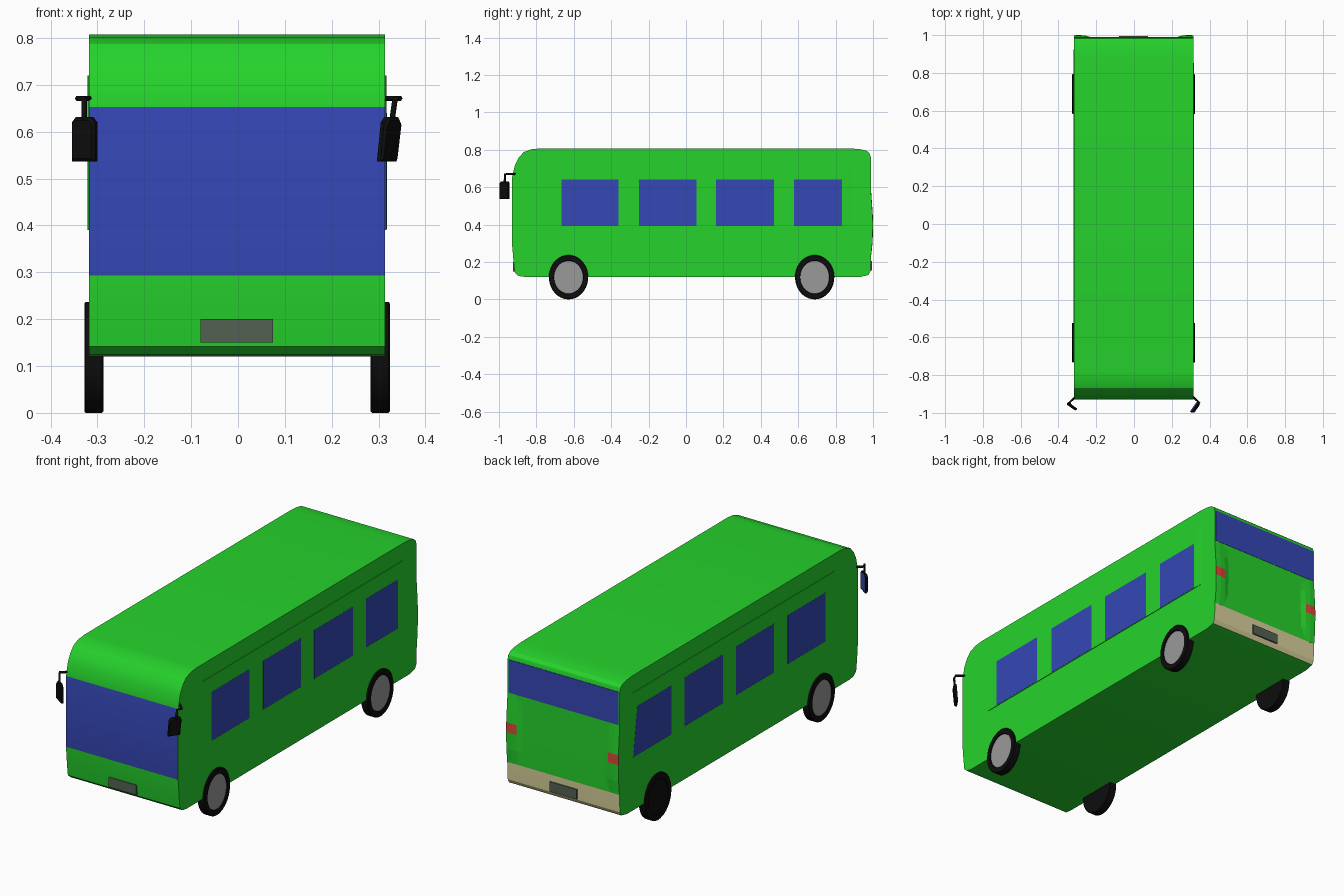
import bpy, bmesh, math
from mathutils import Vector

if "Cube" in bpy.data.objects:
    bpy.data.objects.remove(bpy.data.objects["Cube"])

CX, HW = -0.002, 0.316          # body centre line and half width


def mat(name, rgb):
    m = bpy.data.materials.new(name)
    m.diffuse_color = (*rgb, 1)
    m.use_nodes = True
    m.node_tree.nodes["Principled BSDF"].inputs["Base Color"].default_value = m.diffuse_color
    return m


GREEN = mat("green paint", (0.019, 0.65, 0.025))
BLUE = mat("blue glass", (0.035, 0.063, 0.46))
BLACK = mat("black rubber", (0.004, 0.004, 0.004))
GREY = mat("hub grey", (0.32, 0.32, 0.32))
PLATE = mat("plate grey", (0.088, 0.12, 0.088))
BEIGE = mat("beige bumper", (0.70, 0.65, 0.33))
RED = mat("red lens", (0.72, 0.06, 0.04))


def finish(name, bm, mats, angle=None):
    bmesh.ops.recalc_face_normals(bm, faces=bm.faces)
    me = bpy.data.meshes.new(name)
    bm.to_mesh(me)
    bm.free()
    for m in mats:
        me.materials.append(m)
    ob = bpy.data.objects.new(name, me)
    bpy.context.collection.objects.link(ob)
    if angle:
        bpy.ops.object.select_all(action='DESELECT')
        ob.select_set(True)
        bpy.context.view_layer.objects.active = ob
        bpy.ops.object.shade_smooth_by_angle(angle=math.radians(angle))
    return ob


def extrude_side(name, pts, x0, x1, mats, seg_mats=None, angle=None, pts2=None):
    """Extrude a (y, z) outline along x; seg_mats maps outline edges to material slots."""
    bm = bmesh.new()
    a = [bm.verts.new((x0, y, z)) for y, z in pts]
    b = [bm.verts.new((x1, y, z)) for y, z in (pts2 or pts)]
    bm.faces.new(a)
    bm.faces.new(b[::-1])
    n = len(pts)
    for i in range(n):
        j = (i + 1) % n
        f = bm.faces.new((a[i], a[j], b[j], b[i]))
        f.material_index = (seg_mats or {}).get(i, 0)
    return finish(name, bm, mats, angle)


def box(name, lo, hi, m):
    pts = [(lo[1], lo[2]), (hi[1], lo[2]), (hi[1], hi[2]), (lo[1], hi[2])]
    return extrude_side(name, pts, lo[0], hi[0], [m])


# Body shell: side outline, with windscreen and bumper as bands
outline = [
    (-0.86, 0.12), (-0.895, 0.125), (-0.915, 0.142), (-0.922, 0.20),
    (-0.93, 0.293), (-0.93, 0.653), (-0.914, 0.72), (-0.895, 0.757),
    (-0.868, 0.787), (-0.83, 0.802), (-0.78, 0.807),
    (0.88, 0.807), (0.93, 0.803), (0.965, 0.795), (0.981, 0.782), (0.988, 0.760),
    (0.988, 0.594), (0.990, 0.42), (0.990, 0.24), (0.986, 0.15),
    (0.975, 0.13), (0.93, 0.12)]
extrude_side("body", outline, CX - HW, CX + HW, [GREEN, BLUE, BEIGE],
             {4: 1, 18: 2, 19: 2}, 20)
box("rear_window", (CX - 0.310, 0.97, 0.594), (CX + 0.310, 0.9895, 0.762), BLUE)

# Side window bands (ends feathered into the body) and windows
spans = [(-0.665, -0.36), (-0.25, 0.055), (0.16, 0.47)]
for side, s in (("right", 1), ("left", -1)):
    def x(d):
        return CX + s * (HW + d)
    low, top = (0.84, 0.84) if s > 0 else (0.89, 0.85)
    extrude_side(side + "_window_band",
                 [(-0.76, 0.39), (low + 0.05, 0.39), (top + 0.05, 0.72), (-0.76, 0.72)],
                 x(0), x(0.003), [GREEN],
                 pts2=[(-0.68, 0.39), (low, 0.39), (top, 0.72), (-0.68, 0.72)])
    for i, (a, b) in enumerate(spans):
        extrude_side(f"{side}_window_{i + 1}",
                     [(a, 0.392), (b, 0.392), (b, 0.64), (a, 0.64)],
                     x(0.001), x(0.0036), [BLUE])
    rl, rt = (0.833, 0.833) if s > 0 else (0.883, 0.85)
    extrude_side(side + "_window_4",
                 [(0.577, 0.392), (rl, 0.392), (rt, 0.64), (0.577, 0.64)],
                 x(0.001), x(0.0036), [BLUE])


# Wheels: slightly oval tyre with a recessed hub disc
def wheel(name, s, y, hub):
    bm = bmesh.new()
    n = 40
    rings = []
    for d, r in ((0.0, 0.85), (0.0, 0.97), (0.003, 1.0), (0.038, 1.0),
                 (0.041, 0.97), (0.041, 0.76), (0.037, 0.74)):
        rings.append([bm.verts.new((CX + s * (0.285 + d),
                                    y + 0.105 * r * math.cos(2 * math.pi * k / n),
                                    0.1185 + 0.1185 * r * math.sin(2 * math.pi * k / n)))
                      for k in range(n)])
    for p, q in zip(rings, rings[1:]):
        for k in range(n):
            bm.faces.new((p[k], p[(k + 1) % n], q[(k + 1) % n], q[k]))
    bm.faces.new(rings[0])
    bm.faces.new(rings[-1]).material_index = 1
    finish(name, bm, [BLACK, GREY if hub else BLACK], 30)


wheel("front_right_wheel", 1, -0.628, True)
wheel("rear_right_wheel", 1, 0.688, True)
wheel("front_left_wheel", -1, -0.628, True)
wheel("rear_left_wheel", -1, 0.688, False)

# Number plates (blank)
box("front_plate", (-0.08, -0.926, 0.15), (0.075, -0.90, 0.20), PLATE)
box("rear_plate", (-0.08, 0.97, 0.155), (0.073, 0.994, 0.205), PLATE)

# Rear corner pods: lofted bulges with red lenses set in them
pod_rows = [(0.24, 0.991, 0), (0.31, 0.998, 0), (0.395, 1.0, 0), (0.445, 0.999, 1),
            (0.52, 0.994, 0), (0.594, 0.9885, 0)]
for side, s in (("right", 1), ("left", -1)):
    bm = bmesh.new()
    rows = []
    for z, y, _ in pod_rows:
        cols = [(HW, 0.97), (HW, y - 0.001), (HW - 0.03, y), (HW - 0.058, y - 0.002),
                (HW - 0.10, 0.986), (HW - 0.10, 0.97)]
        rows.append([bm.verts.new((CX + s * cx, cy, z)) for cx, cy in cols])
    for i in range(len(rows) - 1):
        for k in range(6):
            j = (k + 1) % 6
            f = bm.faces.new((rows[i][k], rows[i][j], rows[i + 1][j], rows[i + 1][k]))
            if pod_rows[i + 1][2] and k in (1, 2):
                f.material_index = 1
    bm.faces.new(rows[0])
    bm.faces.new(rows[-1])
    finish(side + "_tail_light_pod", bm, [GREEN, RED])


# Mirrors: bent rod arm plus a tapered, angled head with glass on the back
def rod(name, pts, r):
    cu = bpy.data.curves.new(name, 'CURVE')
    cu.dimensions = '3D'
    cu.bevel_depth = r
    cu.bevel_resolution = 1
    cu.use_fill_caps = True
    sp = cu.splines.new('POLY')
    sp.points.add(len(pts) - 1)
    for p, c in zip(sp.points, pts):
        p.co = (*c, 1)
    cu.materials.append(BLACK)
    bpy.context.collection.objects.link(bpy.data.objects.new(name, cu))


def mirror_head(name, centre, tangent, lean):
    t = Vector((*tangent, 0)).normalized()
    nrm = Vector((-t.y, t.x, 0))
    if nrm.y < 0:
        nrm = -nrm                      # glass faces the rear
    c = Vector(centre)
    bm = bmesh.new()
    shape = [(-0.030, -0.047), (0.030, -0.047), (0.030, 0.037), (0.020, 0.048),
             (-0.020, 0.048), (-0.030, 0.037)]

    def ring(d, k):
        return [bm.verts.new(c + t * u * k + nrm * d
                             + Vector((lean * v, 0, v * k))) for u, v in shape]
    rings = [ring(-0.009, 0.85), ring(-0.003, 1), ring(0.006, 1), ring(0.006, 0.88)]
    for p, q in zip(rings, rings[1:]):
        for k in range(6):
            bm.faces.new((p[k], p[(k + 1) % 6], q[(k + 1) % 6], q[k]))
    bm.faces.new(rings[0])
    bm.faces.new(rings[-1]).material_index = 1
    finish(name, bm, [BLACK, BLUE])


mirror_head("left_mirror", (-0.328, -0.965, 0.583), (0.05, -0.035), 0)
mirror_head("right_mirror", (0.323, -0.971, 0.583), (0.035, 0.05), 0.1)
rod("left_mirror_arm", [(-0.305, -0.912, 0.671), (-0.342, -0.945, 0.671),
                        (-0.328, -0.968, 0.669), (-0.328, -0.967, 0.62)], 0.006)
rod("right_mirror_arm", [(0.308, -0.912, 0.671), (0.345, -0.945, 0.671),
                         (0.335, -0.968, 0.669), (0.328, -0.97, 0.62)], 0.006)
